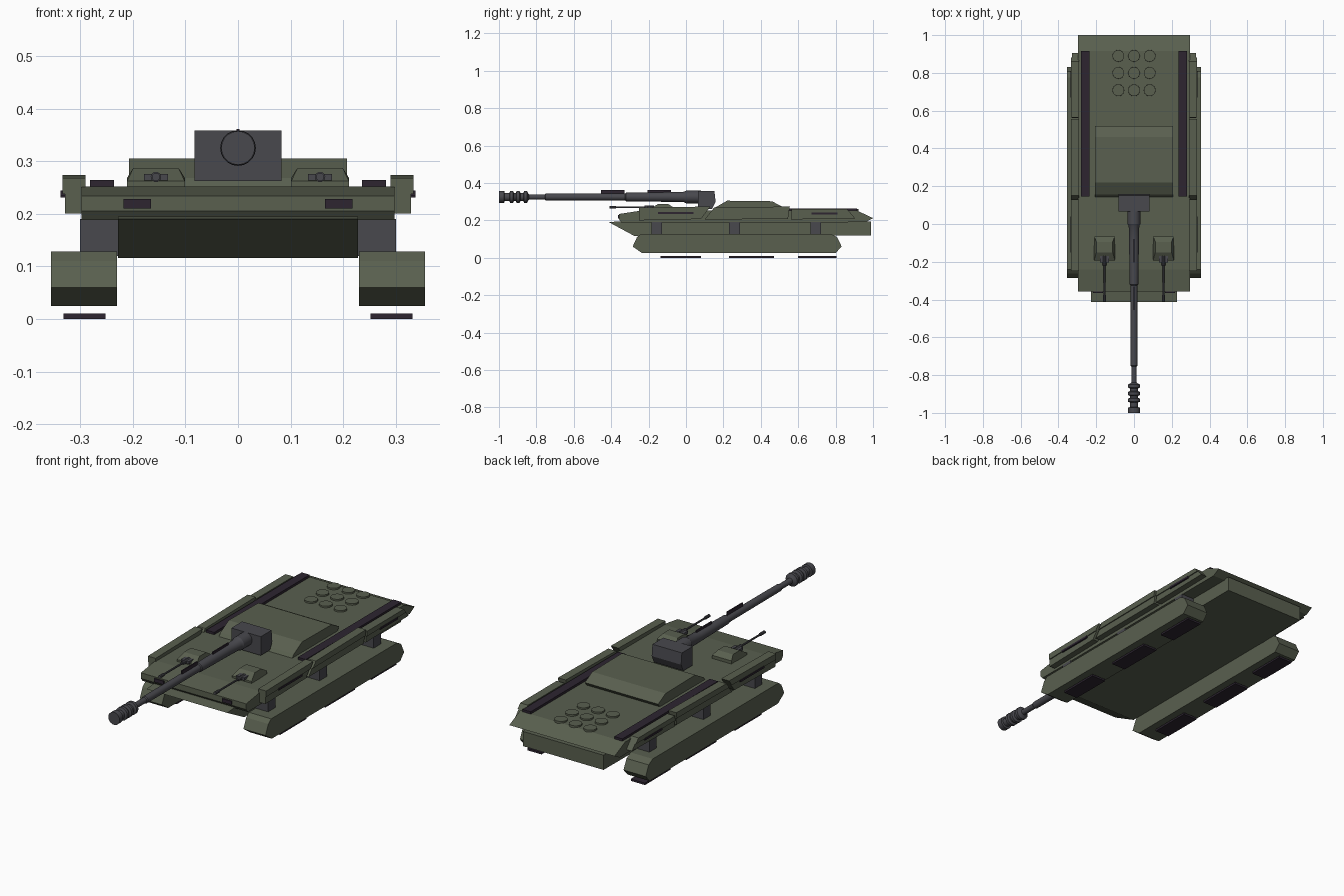
import bpy, bmesh, math

if "Cube" in bpy.data.objects:
    bpy.data.objects.remove(bpy.data.objects["Cube"])

def mat(name, c):
    m = bpy.data.materials.new(name)
    m.diffuse_color = (*c, 1)
    m.use_nodes = True
    m.node_tree.nodes["Principled BSDF"].inputs["Base Color"].default_value = m.diffuse_color
    return m

GREEN = mat("olive", (0.10, 0.115, 0.078))
GREY = mat("gunmetal", (0.065, 0.065, 0.075))
DARK = mat("dark_violet", (0.026, 0.018, 0.03))

def finish(name, bm, m):
    bmesh.ops.recalc_face_normals(bm, faces=bm.faces)
    me = bpy.data.meshes.new(name)
    bm.to_mesh(me)
    bm.free()
    me.materials.append(m)
    ob = bpy.data.objects.new(name, me)
    bpy.context.collection.objects.link(ob)
    return ob

def mirror(ob):
    ob.modifiers.new("mirror", 'MIRROR').use_axis = (True, False, False)
    return ob

def prism(name, profile, x0, x1, m, inset=0.0):
    """Side profile (y, z) extruded from x0 to x1; inset narrows the highest points."""
    bm = bmesh.new()
    top = max(z for _, z in profile)
    rings = []
    for x, s in ((x0, 1), (x1, -1)):
        rings.append([bm.verts.new((x + (s * inset if z > top - 0.012 else 0), y, z)) for y, z in profile])
    n = len(profile)
    for i in range(n):
        j = (i + 1) % n
        bm.faces.new((rings[0][i], rings[0][j], rings[1][j], rings[1][i]))
    bm.faces.new(rings[0])
    bm.faces.new(rings[1])
    return finish(name, bm, m)

def box(name, x0, x1, y0, y1, z0, z1, m):
    return prism(name, [(y0, z0), (y1, z0), (y1, z1), (y0, z1)], x0, x1, m)

def lathe(name, prof, cx, cz, m, segs=20):
    """(y, radius) pairs turned about a lengthwise axis, with capped ends."""
    bm = bmesh.new()
    rings = [[bm.verts.new((cx + r * math.cos(2 * math.pi * i / segs), y,
                            cz + r * math.sin(2 * math.pi * i / segs))) for i in range(segs)]
             for y, r in prof]
    for a, b in zip(rings, rings[1:]):
        for i in range(segs):
            j = (i + 1) % segs
            bm.faces.new((a[i], a[j], b[j], b[i]))
    bm.faces.new(rings[0])
    bm.faces.new(rings[-1])
    ob = finish(name, bm, m)
    bpy.ops.object.select_all(action='DESELECT')
    ob.select_set(True)
    bpy.context.view_layer.objects.active = ob
    bpy.ops.object.shade_smooth_by_angle(angle=math.radians(30))
    return ob

# hull
prism("lower_hull", [(-0.412, 0.19), (-0.275, 0.116), (0.99, 0.12), (0.99, 0.195), (-0.36, 0.195)],
      -0.228, 0.228, GREEN)
prism("upper_hull", [(-0.345, 0.188), (-0.358, 0.205), (-0.358, 0.234), (-0.24, 0.252), (0.915, 0.252),
                     (1.0, 0.212), (0.96, 0.19)], -0.297, 0.297, GREEN)
mirror(box("front_lamp", 0.165, 0.218, -0.364, -0.35, 0.21, 0.228, DARK))

# running pods, hover pads and struts
mirror(prism("hover_pod", [(-0.285, 0.06), (-0.262, 0.11), (-0.24, 0.128), (0.775, 0.128),
                           (0.808, 0.11), (0.832, 0.06), (0.80, 0.025), (-0.235, 0.025)],
             0.23, 0.355, GREEN))
for y0, y1 in ((-0.135, 0.08), (0.23, 0.47), (0.60, 0.805)):
    mirror(box("hover_pad", 0.252, 0.332, y0, y1, 0.0, 0.01, DARK))
for y0 in (-0.185, 0.23, 0.665):
    mirror(box("pod_strut", 0.22, 0.30, y0, y0 + 0.058, 0.12, 0.19, GREY))

# side armour: lower plate and thicker upper lip for each of three segments
segments = [
    ("front", (-0.25, 0.20), (-0.25, 0.268), (0.13, 0.274), (0.08, 0.207)),
    ("middle", (0.10, 0.205), (0.15, 0.268), (0.555, 0.274), (0.545, 0.207)),
    ("rear", (0.56, 0.205), (0.565, 0.262), (0.86, 0.262), (0.905, 0.21)),
]
for name, a, b, c, d in segments:
    mirror(prism(name + "_side_plate", [a, b, c, d], 0.293, 0.329, GREEN))
    k = 0.55
    e = (a[0] + (b[0] - a[0]) * k, a[1] + (b[1] - a[1]) * k)
    f = (d[0] + (c[0] - d[0]) * k, d[1] + (c[1] - d[1]) * k)
    mirror(prism(name + "_side_lip", [e, b, c, f], 0.29, 0.334, GREEN))
mirror(box("front_side_slot", 0.32, 0.337, -0.15, 0.04, 0.234, 0.244, DARK))
mirror(box("rear_side_slot", 0.32, 0.337, 0.67, 0.81, 0.231, 0.241, DARK))

# deck: rails, raised casemate, round launch hatches
mirror(box("deck_rail", 0.236, 0.281, 0.145, 0.915, 0.25, 0.264, DARK))
prism("casemate", [(0.14, 0.25), (0.155, 0.268), (0.22, 0.305), (0.46, 0.302), (0.52, 0.27), (0.505, 0.25)],
      -0.207, 0.207, GREEN)
for x in (-0.083, 0, 0.083):
    for y in (0.708, 0.80, 0.89):
        bm = bmesh.new()
        bmesh.ops.create_cone(bm, cap_ends=True, segments=16, radius1=0.032, radius2=0.031, depth=0.02)
        bmesh.ops.translate(bm, verts=bm.verts, vec=(x, y, 0.25))
        finish("launch_hatch", bm, GREEN)

# main gun
prism("gun_mantlet", [(0.065, 0.262), (0.065, 0.358), (0.152, 0.358), (0.158, 0.30), (0.14, 0.262)],
      -0.083, 0.083, GREY)
barrel = [(0.08, 0.034), (0.0, 0.034), (-0.01, 0.028), (-0.10, 0.026), (-0.32, 0.023), (-0.325, 0.019),
          (-0.75, 0.018), (-0.755, 0.014), (-0.84, 0.014)]
for y in (-0.845, -0.885, -0.92):
    barrel += [(y, 0.022), (y - 0.005, 0.033), (y - 0.02, 0.033), (y - 0.025, 0.022)]
barrel += [(-0.97, 0.022), (-0.972, 0.032), (-1.0, 0.032)]
lathe("gun_barrel", barrel, 0, 0.325, GREY)
box("rear_barrel_strip", -0.003, 0.003, -0.205, -0.08, 0.345, 0.361, DARK)
box("front_barrel_strip", -0.003, 0.003, -0.455, -0.33, 0.341, 0.361, DARK)

# small forward guns
for s in (-1, 1):
    x = s * 0.156
    prism("small_turret", [(-0.192, 0.243), (-0.192, 0.262), (-0.15, 0.287), (-0.095, 0.287),
                           (-0.066, 0.268), (-0.066, 0.243)], x - 0.055, x + 0.055, GREEN, 0.012)
    box("small_gun_cradle", x - 0.023, x + 0.023, -0.205, -0.17, 0.263, 0.276, GREY)
    lathe("small_gun", [(-0.17, 0.01), (-0.22, 0.01), (-0.222, 0.005), (-0.375, 0.005),
                        (-0.377, 0.008), (-0.41, 0.008)], x, 0.27, GREY, 10)
